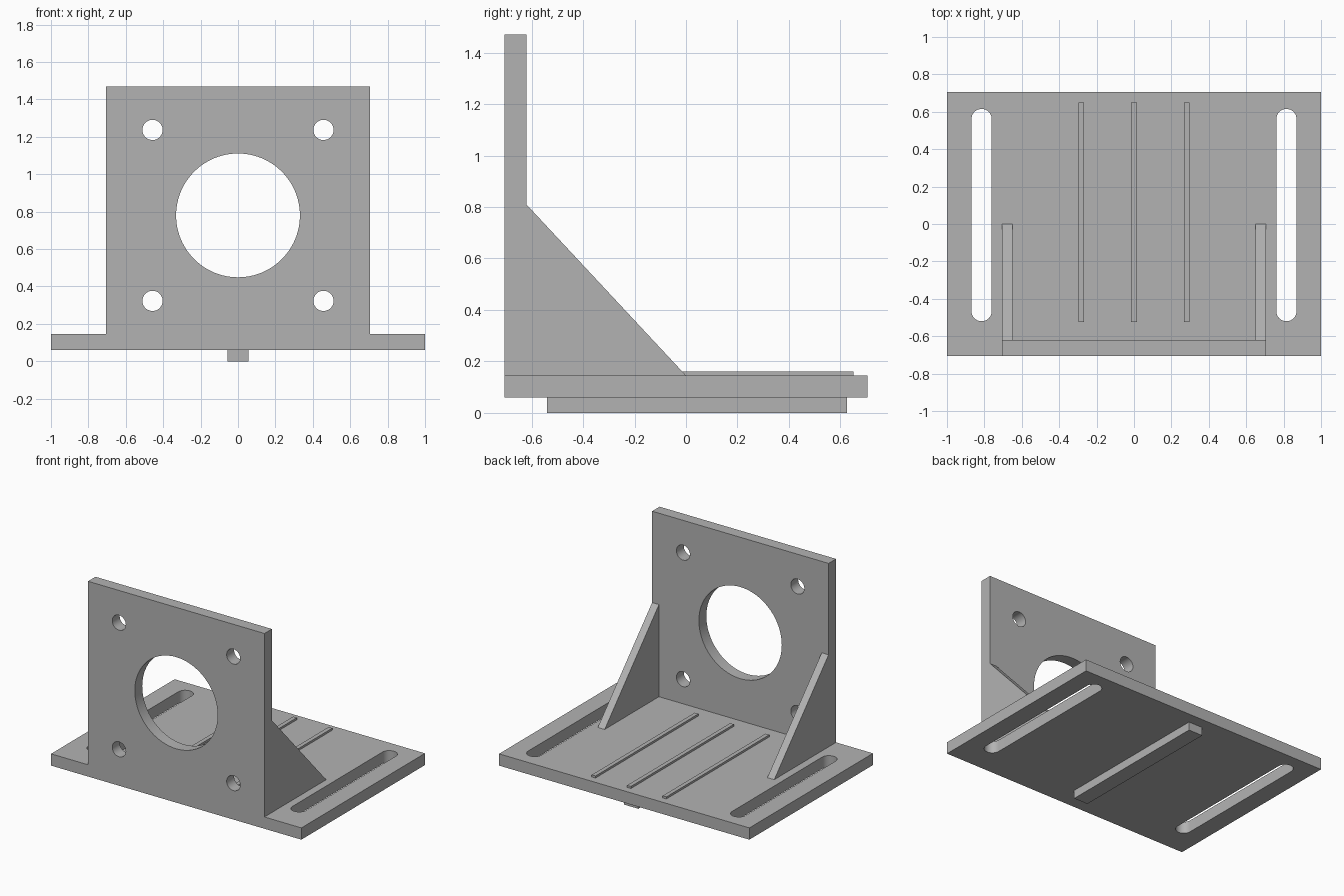
import bpy, bmesh
from math import cos, sin, pi
from mathutils import Vector

cube = bpy.data.objects.get("Cube")
if cube:
    bpy.data.objects.remove(cube, do_unlink=True)

grey = bpy.data.materials.new("machined grey")
grey.use_nodes = True
grey.diffuse_color = (0.45, 0.45, 0.45, 1)
grey.node_tree.nodes["Principled BSDF"].inputs["Base Color"].default_value = grey.diffuse_color


def prism(name, outline, axis, lo, hi):
    """Extrude a 2D outline along an axis; the outline holds the other two coordinates in order."""
    bm = bmesh.new()
    verts = []
    for p in outline:
        co = list(p)
        co.insert(axis, lo)
        verts.append(bm.verts.new(co))
    face = bm.faces.new(verts)
    out = bmesh.ops.extrude_face_region(bm, geom=[face])
    step = Vector((0, 0, 0))
    step[axis] = hi - lo
    bmesh.ops.translate(bm, vec=step, verts=[v for v in out["geom"] if isinstance(v, bmesh.types.BMVert)])
    bmesh.ops.recalc_face_normals(bm, faces=bm.faces)
    mesh = bpy.data.meshes.new(name)
    bm.to_mesh(mesh)
    bm.free()
    mesh.materials.append(grey)
    obj = bpy.data.objects.new(name, mesh)
    bpy.context.collection.objects.link(obj)
    return obj


def rect(x0, x1, y0, y1):
    return [(x0, y0), (x1, y0), (x1, y1), (x0, y1)]


def circle(cx, cy, r, n=64):
    return [(cx + r * cos(2 * pi * i / n), cy + r * sin(2 * pi * i / n)) for i in range(n)]


def slot(cx, y0, y1, r, n=24):
    """Long outline with rounded ends."""
    ends = ((y1 - r, 0), (y0 + r, pi))
    return [(cx + r * cos(start + pi * i / n), cy + r * sin(start + pi * i / n))
            for cy, start in ends for i in range(n + 1)]


def cut(obj, cutters):
    bpy.ops.object.select_all(action="DESELECT")
    bpy.context.view_layer.objects.active = obj
    obj.select_set(True)
    for c in cutters:
        c.hide_render = True
        mod = obj.modifiers.new("cut", "BOOLEAN")
        mod.operation = "DIFFERENCE"
        mod.solver = "EXACT"
        mod.object = c
        bpy.ops.object.modifier_apply(modifier=mod.name)
        bpy.data.objects.remove(c, do_unlink=True)
    bpy.ops.object.shade_smooth_by_angle()


BOTTOM, TOP = 0.06, 0.145
BACK = -0.62

# Base plate with two adjustment slots
base = prism("base_plate", rect(-1, 1, -0.705, 0.705), 2, BOTTOM, TOP)
cut(base, [prism("slot_cutter", slot(s * 0.815, -0.52, 0.615, 0.054), 2, 0, 0.3) for s in (-1, 1)])

# Upright plate with a large bore and four bolt holes
upright = prism("upright_plate", rect(-0.705, 0.705, TOP, 1.47), 1, -0.705, BACK)
holes = [circle(0, 0.78, 0.331, 96)]
holes += [circle(x, 0.78 + dz, 0.054, 48) for x in (-0.457, 0.457) for dz in (-0.457, 0.457)]
cut(upright, [prism("hole_cutter", h, 1, -1, 0) for h in holes])

# Triangular side gussets
for side, x0, x1 in (("right", -0.705, -0.65), ("left", 0.65, 0.705)):
    prism(side + "_gusset", [(BACK, TOP), (0, TOP), (BACK, 0.81)], 0, x0, x1)

# Thin raised ribs on the base
for label, x in (("right", -0.283), ("middle", 0), ("left", 0.283)):
    prism(label + "_rib", rect(x - 0.015, x + 0.015, -0.525, 0.65), 2, TOP, 0.16)

# Locating key under the base
prism("locating_key", rect(-0.056, 0.056, -0.54, 0.625), 2, 0, BOTTOM)
